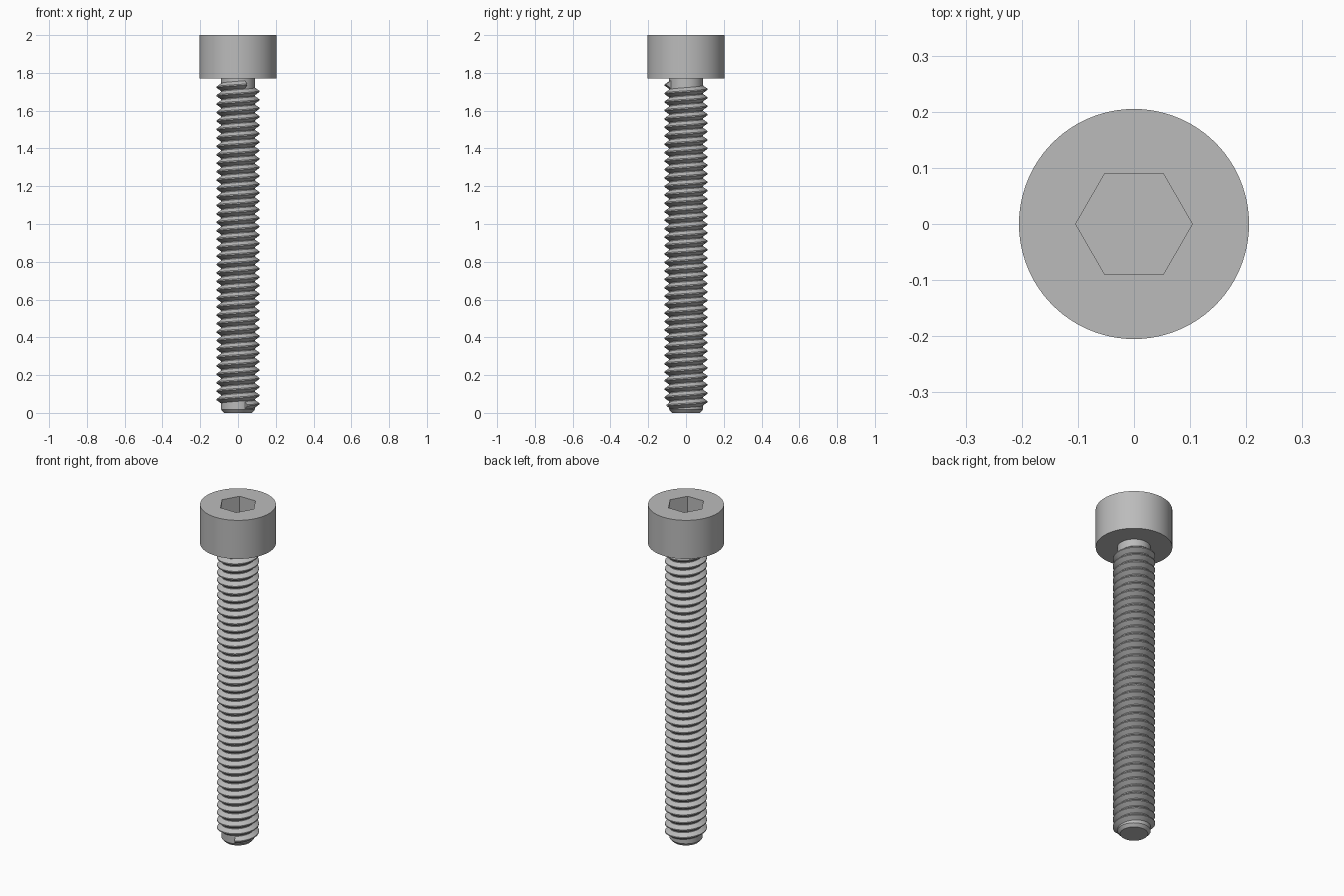
import bpy, bmesh, math

cube = bpy.data.objects.get("Cube")
if cube:
    bpy.data.objects.remove(cube)

HEAD_R, HEAD_Z, TOP = 0.205, 1.77, 2.0
HEX_R, HEX_DEPTH = 0.104, 0.13
CORE_R, CREST_R = 0.089, 0.113
PITCH, THREAD_Z, TURNS = 0.0447, 0.04, 38
SIDES, STEPS = 96, 48

steel = bpy.data.materials.new("steel_grey")
steel.use_nodes = True
grey = (0.5, 0.5, 0.5, 1)
steel.diffuse_color = grey
steel.node_tree.nodes["Principled BSDF"].inputs["Base Color"].default_value = grey


def finish(name, bm):
    bmesh.ops.recalc_face_normals(bm, faces=bm.faces)
    mesh = bpy.data.meshes.new(name)
    bm.to_mesh(mesh)
    bm.free()
    obj = bpy.data.objects.new(name, mesh)
    bpy.context.collection.objects.link(obj)
    mesh.materials.append(steel)
    bpy.ops.object.select_all(action='DESELECT')
    obj.select_set(True)
    bpy.context.view_layer.objects.active = obj
    bpy.ops.object.shade_smooth_by_angle(angle=math.radians(25))
    return obj


def ring(bm, radius, z, sides):
    return [bm.verts.new((radius * math.cos(a), radius * math.sin(a), z))
            for a in (math.tau * i / sides for i in range(sides))]


def bridge(bm, a, b):
    for i in range(len(a)):
        j = (i + 1) % len(a)
        bm.faces.new((a[i], a[j], b[j], b[i]))


# Cylindrical head with a hexagonal socket
bm = bmesh.new()
low = ring(bm, HEAD_R, HEAD_Z, SIDES)
high = ring(bm, HEAD_R, TOP, SIDES)
rim = ring(bm, HEX_R, TOP, 6)
floor = ring(bm, HEX_R, TOP - HEX_DEPTH, 6)
bridge(bm, low, high)
bridge(bm, rim, floor)
bm.faces.new(low)
bm.faces.new(floor)
span = SIDES // 6
for k in range(6):
    arc = [high[(k * span + i) % SIDES] for i in range(span + 1)]
    bm.faces.new(arc + [rim[(k + 1) % 6], rim[k]])
finish("socket_head", bm)

# Shank core with a chamfered tip
bm = bmesh.new()
rings = [ring(bm, r, z, SIDES) for r, z in
         ((0.074, 0), (CORE_R, 0.017), (CORE_R, HEAD_Z + 0.01))]
for a, b in zip(rings, rings[1:]):
    bridge(bm, a, b)
bm.faces.new(rings[0])
bm.faces.new(rings[-1])
finish("shank", bm)

# Right-handed V thread wound around the shank
bm = bmesh.new()
section = ((CORE_R - 0.003, -0.5), (CREST_R, -0.07), (CREST_R, 0.07), (CORE_R - 0.003, 0.5))
START = math.radians(-65)
previous = None
for i in range(TURNS * STEPS + 1):
    a = START + math.tau * i / STEPS
    z = THREAD_Z + PITCH * i / STEPS
    row = [bm.verts.new((r * math.cos(a), r * math.sin(a), z + h * PITCH))
           for r, h in section]
    if previous:
        bridge(bm, previous, row)
    else:
        bm.faces.new(row)
    previous = row
bm.faces.new(previous)
finish("thread", bm)
